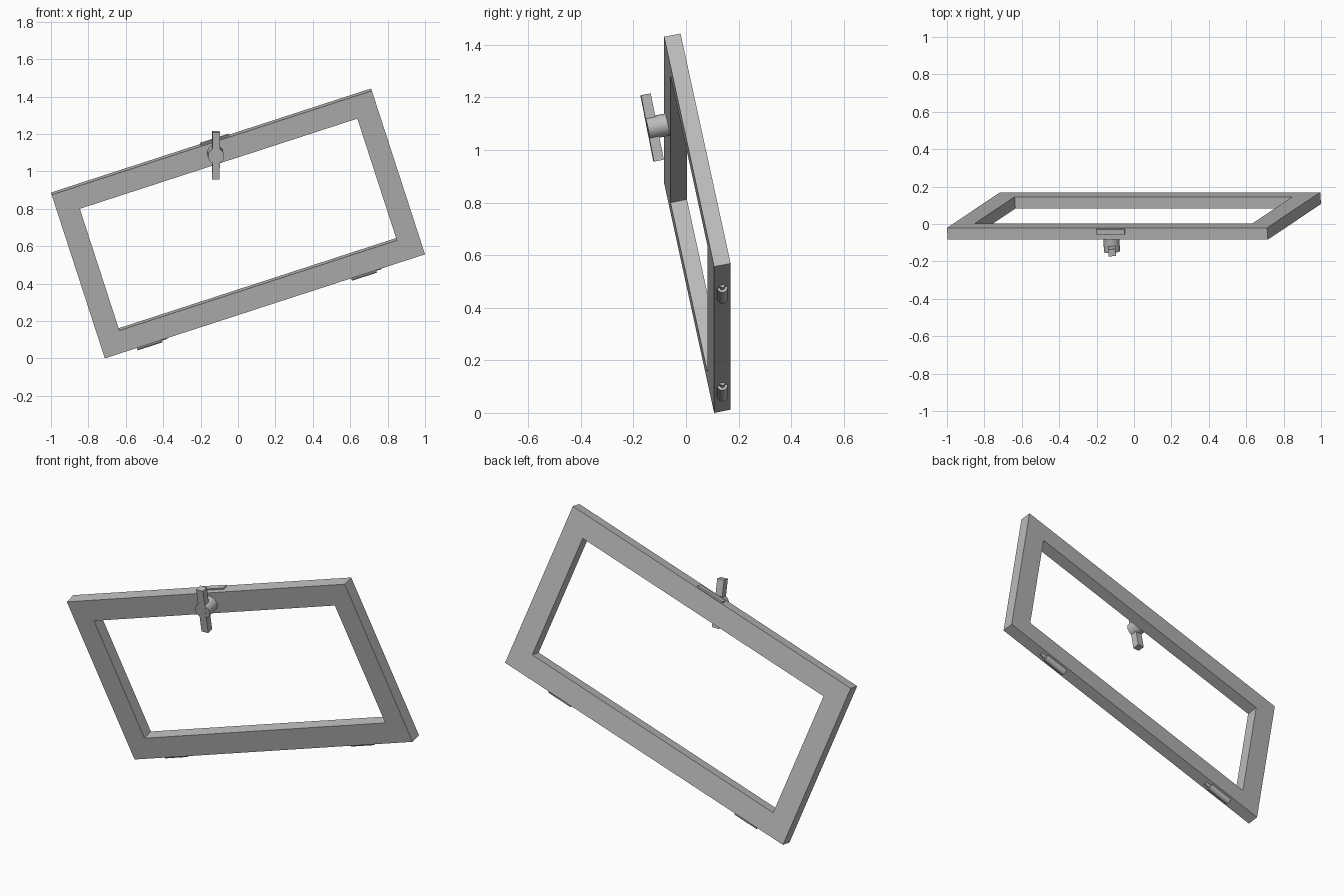
import bpy, bmesh, math
from mathutils import Matrix, Vector

cube = bpy.data.objects.get("Cube")
if cube:
    bpy.data.objects.remove(cube, do_unlink=True)

L, H, T, BORDER = 1.80, 0.939, 0.064, 0.12   # frame length, height, thickness, rail width
ROLL, TILT = math.radians(18), math.radians(11.7)

# Local axes: x along the frame, y through its thickness to the back, z up its height
PLACE = (Matrix.Translation((-0.712, 0.107, 0))
         @ Matrix.Rotation(-ROLL, 4, 'Y') @ Matrix.Rotation(TILT, 4, 'X'))

grey = bpy.data.materials.new("plain_grey")
grey.use_nodes = True
grey.diffuse_color = (0.5, 0.5, 0.5, 1)
grey.node_tree.nodes["Principled BSDF"].inputs["Base Color"].default_value = (0.5, 0.5, 0.5, 1)


def finish(name, bm, smooth=False):
    bmesh.ops.recalc_face_normals(bm, faces=bm.faces)
    mesh = bpy.data.meshes.new(name)
    bm.to_mesh(mesh)
    bm.free()
    mesh.materials.append(grey)
    ob = bpy.data.objects.new(name, mesh)
    ob.matrix_world = PLACE
    bpy.context.collection.objects.link(ob)
    if smooth:
        bpy.ops.object.select_all(action='DESELECT')
        ob.select_set(True)
        bpy.context.view_layer.objects.active = ob
        bpy.ops.object.shade_smooth_by_angle(angle=math.radians(35))
    return ob


def box(name, centre, size, turn=0):
    bm = bmesh.new()
    bmesh.ops.create_cube(bm, size=1, matrix=Matrix.Translation(centre)
                          @ Matrix.Rotation(turn, 4, 'Y') @ Matrix.Diagonal((*size, 1)))
    return finish(name, bm)


def cylinder(name, start, end, radius):
    a, b = Vector(start), Vector(end)
    turn = (b - a).to_track_quat('Z', 'Y').to_matrix().to_4x4()
    bm = bmesh.new()
    bmesh.ops.create_cone(bm, cap_ends=True, segments=24, radius1=radius, radius2=radius,
                          depth=(b - a).length, matrix=Matrix.Translation((a + b) / 2) @ turn)
    return finish(name, bm, True)


# Frame: mitred rectangular ring, extruded towards the back
bm = bmesh.new()
rings = []
for inset in (0, BORDER):
    rings.append([bm.verts.new((x, 0, z)) for x, z in (
        (inset, inset), (L - inset, inset), (L - inset, H - inset), (inset, H - inset))])
outer, inner = rings
for i in range(4):
    j = (i + 1) % 4
    bm.faces.new((outer[i], outer[j], inner[j], inner[i]))
ext = bmesh.ops.extrude_face_region(bm, geom=bm.faces[:], use_keep_orig=True)
bmesh.ops.translate(bm, vec=(0, T, 0),
                    verts=[g for g in ext["geom"] if isinstance(g, bmesh.types.BMVert)])
bmesh.ops.dissolve_limit(bm, angle_limit=0.01, verts=bm.verts[:], edges=bm.edges[:])
finish("window_frame", bm)

# Turning handle in the middle of the top rail, its bar hanging plumb
mid = H - BORDER / 2
cylinder("handle_boss", (L / 2, 0.005, mid), (L / 2, -0.077, mid), 0.043)
box("handle_bar", (L / 2, -0.059, mid), (0.04, 0.038, 0.257), ROLL)

# Latch plate on the top edge
box("latch_plate", (0.92, 0.042, H), (0.16, 0.03, 0.016))

# Hinge barrels with pins, half sunk in the bottom edge
for side, x in (("right", 0.25), ("left", 1.455)):
    cylinder("hinge_barrel_" + side, (x - 0.07, T / 2, 0), (x + 0.07, T / 2, 0), 0.02)
    cylinder("hinge_pin_" + side, (x + 0.065, T / 2, 0), (x + 0.1, T / 2, 0), 0.01)
